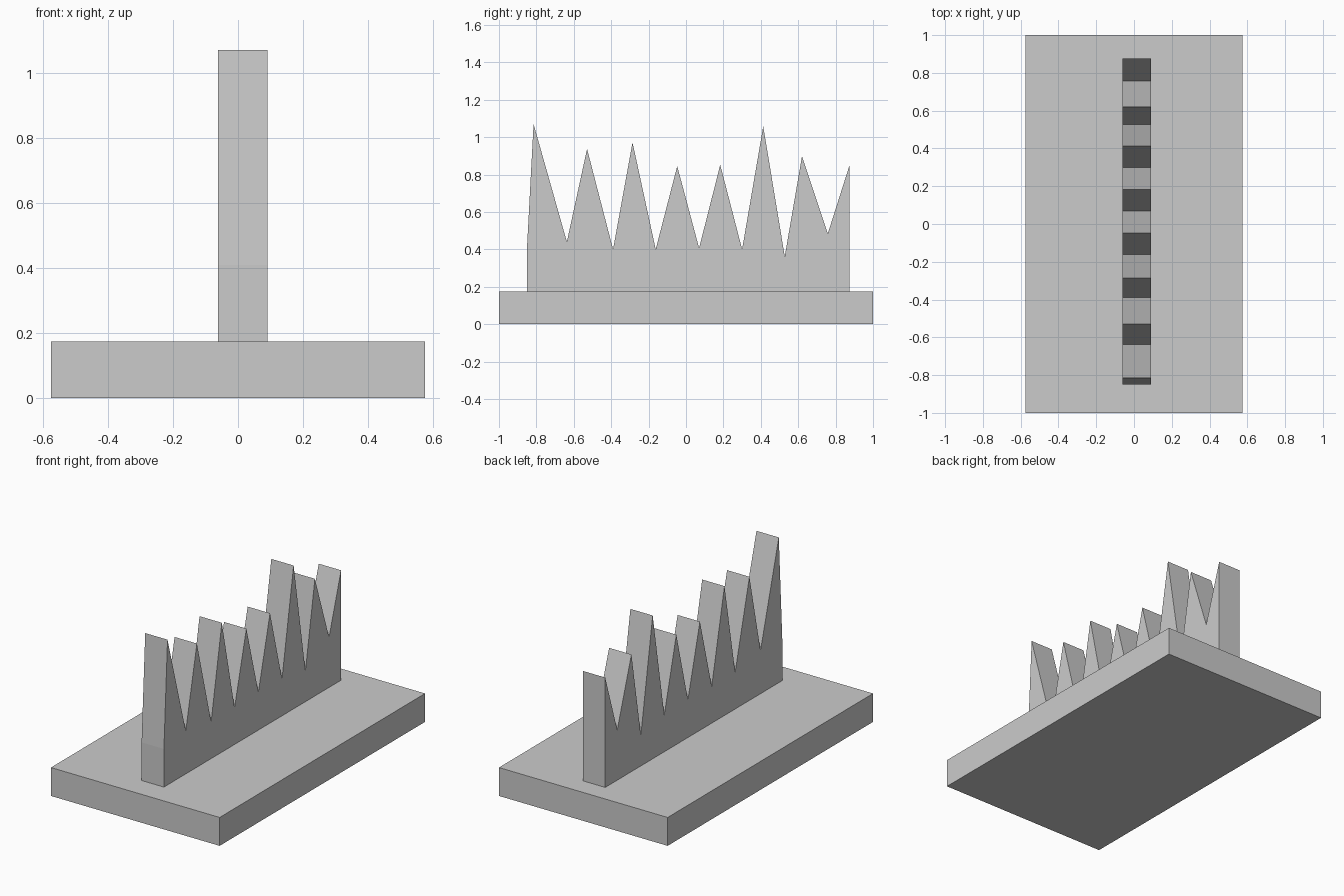
import bpy, bmesh

if "Cube" in bpy.data.objects:
    bpy.data.objects.remove(bpy.data.objects["Cube"])


def prism(name, profile, x0, x1):
    """Extrude a (y, z) outline from x0 to x1."""
    bm = bmesh.new()
    face = bm.faces.new([bm.verts.new((x0, y, z)) for y, z in profile])
    out = bmesh.ops.extrude_face_region(bm, geom=[face])
    moved = [v for v in out["geom"] if isinstance(v, bmesh.types.BMVert)]
    bmesh.ops.translate(bm, verts=moved, vec=(x1 - x0, 0, 0))
    bmesh.ops.recalc_face_normals(bm, faces=bm.faces)
    mesh = bpy.data.meshes.new(name)
    bm.to_mesh(mesh)
    bm.free()
    obj = bpy.data.objects.new(name, mesh)
    bpy.context.collection.objects.link(obj)
    return obj


BASE_TOP = 0.175

# Flat rectangular base
prism("base", [(-1, 0), (1, 0), (1, BASE_TOP), (-1, BASE_TOP)], -0.575, 0.575)

# Jagged upright blade: alternating peaks and valleys from front to back
teeth = [(-0.85, 0.41), (-0.815, 1.07), (-0.637, 0.44), (-0.529, 0.937),
         (-0.39, 0.40), (-0.286, 0.972), (-0.162, 0.40), (-0.047, 0.845),
         (0.07, 0.407), (0.183, 0.852), (0.30, 0.40), (0.413, 1.058),
         (0.528, 0.362), (0.62, 0.897), (0.758, 0.484), (0.875, 0.852)]
prism("spiked_blade", [(-0.85, BASE_TOP)] + teeth + [(0.875, BASE_TOP)],
      -0.062, 0.09)
